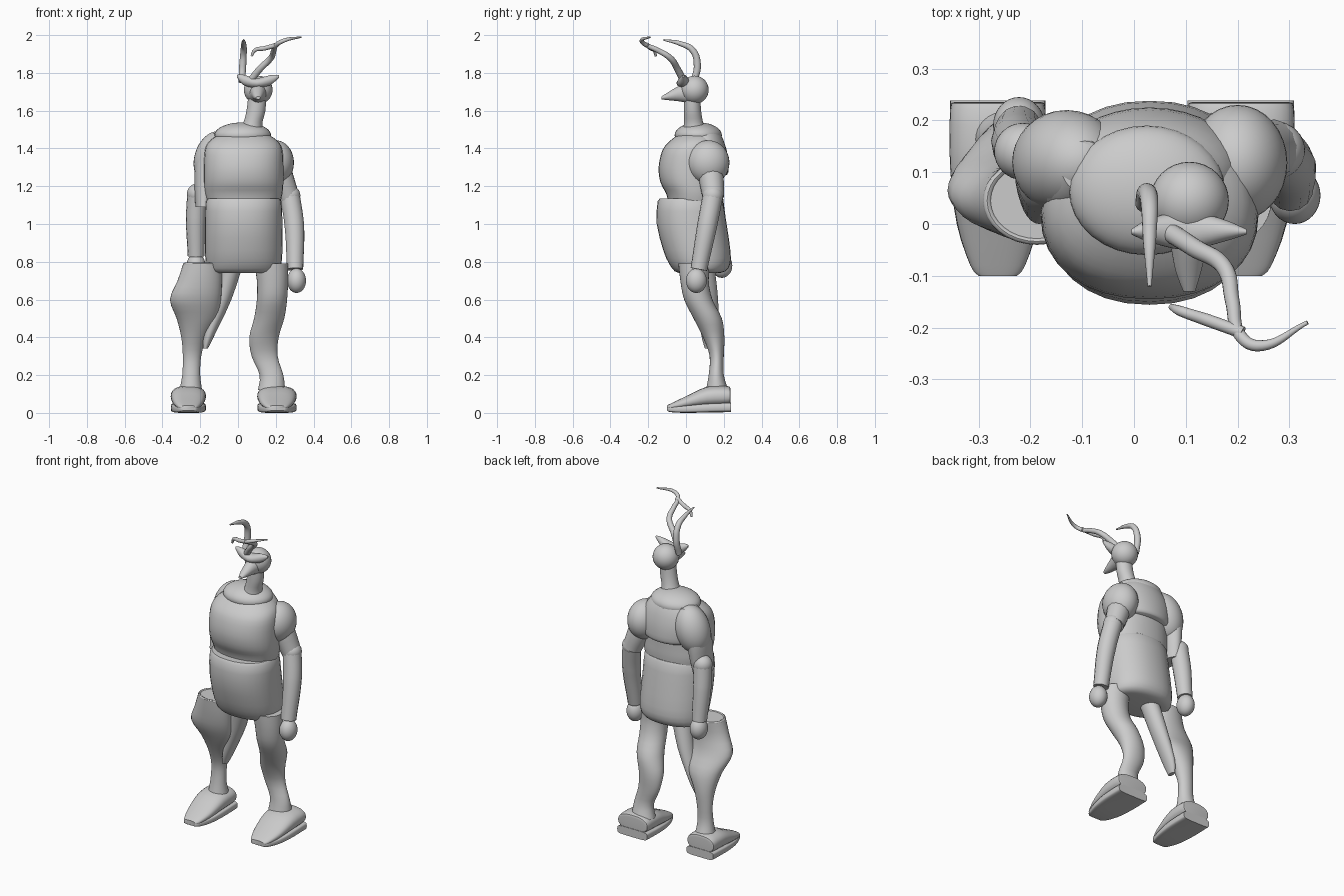
import bpy, bmesh, math
from mathutils import Vector

if "Cube" in bpy.data.objects:
    bpy.data.objects.remove(bpy.data.objects["Cube"], do_unlink=True)

grey = bpy.data.materials.new("plain_grey")
grey.use_nodes = True
COLOUR = (0.6, 0.6, 0.6, 1)
grey.diffuse_color = COLOUR
grey.node_tree.nodes["Principled BSDF"].inputs["Base Color"].default_value = COLOUR


def finish(obj, name, angle=45):
    """Name the part, colour it and shade it smooth with crisp edges."""
    obj.name = name
    obj.data.materials.clear()
    obj.data.materials.append(grey)
    bpy.ops.object.select_all(action="DESELECT")
    obj.select_set(True)
    bpy.context.view_layer.objects.active = obj
    bpy.ops.object.shade_smooth_by_angle(angle=math.radians(angle))
    return obj


def smooth_sections(sections, steps):
    """Insert extra sections along a spline through the given ones."""
    pts = [Vector(s) for s in sections]
    result = []
    for i in range(len(pts) - 1):
        a, b = pts[i], pts[i + 1]
        before = pts[i - 1] if i else a
        after = pts[i + 2] if i + 2 < len(pts) else b
        for k in range(steps):
            t = k / steps
            bend = (b - before) * (t * (1 - t) ** 2) - (after - a) * (t * t * (1 - t))
            result.append(a.lerp(b, t * t * (3 - 2 * t)) + bend * 0.5)
    return result + [pts[-1]]


def loft(name, sections, axis="z", power=2, steps=3, sides=32, angle=45):
    """Skin oval sections: (position, low u, high u, low v, high v)."""
    bm = bmesh.new()
    rings = []
    for s, u0, u1, v0, v1 in smooth_sections(sections, steps):
        ring = []
        for i in range(sides):
            t = 2 * math.pi * i / sides
            c, d = math.cos(t), math.sin(t)
            c = math.copysign(abs(c) ** (2 / power), c)
            d = math.copysign(abs(d) ** (2 / power), d)
            u = (u0 + u1 + c * (u1 - u0)) / 2
            v = (v0 + v1 + d * (v1 - v0)) / 2
            place = {"z": (u, v, s), "y": (u, s, v), "x": (s, u, v)}[axis]
            ring.append(bm.verts.new(place))
        rings.append(ring)
    for low, high in zip(rings, rings[1:]):
        for i in range(sides):
            j = (i + 1) % sides
            bm.faces.new((low[i], low[j], high[j], high[i]))
    bm.faces.new(rings[0])
    bm.faces.new(rings[-1])
    bmesh.ops.recalc_face_normals(bm, faces=bm.faces)
    mesh = bpy.data.meshes.new(name)
    bm.to_mesh(mesh)
    bm.free()
    obj = bpy.data.objects.new(name, mesh)
    bpy.context.collection.objects.link(obj)
    return finish(obj, name, angle)


def ball(name, centre, radii, tilt=0):
    bpy.ops.mesh.primitive_uv_sphere_add(segments=32, ring_count=20, location=centre)
    obj = bpy.context.object
    obj.scale = radii
    obj.rotation_euler.y = tilt
    return finish(obj, name)


def tube(name, points, radii):
    """Round tapered tube through the points."""
    curve = bpy.data.curves.new(name, "CURVE")
    curve.dimensions = "3D"
    curve.bevel_depth = 1
    curve.bevel_resolution = 5
    curve.use_fill_caps = True
    spline = curve.splines.new("BEZIER")
    spline.bezier_points.add(len(points) - 1)
    for bp, place, radius in zip(spline.bezier_points, points, radii):
        bp.co = place
        bp.radius = radius
        bp.handle_left_type = bp.handle_right_type = "AUTO"
    obj = bpy.data.objects.new(name, curve)
    bpy.context.collection.objects.link(obj)
    bpy.ops.object.select_all(action="DESELECT")
    obj.select_set(True)
    bpy.context.view_layer.objects.active = obj
    bpy.ops.object.convert(target="MESH")
    return finish(bpy.context.object, name)


# Torso
loft("belly", [
    (.74, -.12, .18, -.03, .17), (.75, -.16, .215, -.06, .21),
    (.79, -.17, .23, -.09, .235), (.86, -.175, .235, -.12, .235),
    (1, -.175, .235, -.155, .215), (1.12, -.17, .23, -.15, .195),
    (1.135, -.15, .21, -.13, .18)], power=2.2, steps=2)
loft("chest", [
    (1.1, -.16, .22, -.09, .18), (1.16, -.175, .235, -.105, .185),
    (1.22, -.18, .24, -.135, .185), (1.3, -.18, .24, -.145, .185),
    (1.39, -.175, .235, -.125, .18), (1.44, -.15, .21, -.085, .175),
    (1.48, -.09, .15, -.03, .15)], power=2.2)
loft("upper_back", [
    (1.26, -.12, .18, .02, .215), (1.28, -.14, .2, 0, .225),
    (1.36, -.15, .21, 0, .22), (1.44, -.13, .19, 0, .2),
    (1.5, -.08, .14, .02, .17)])
ball("collar", (.025, .065, 1.47), (.15, .125, .068))

# Neck and head
loft("neck", [
    (1.5, .01, .13, -.015, .105), (1.54, .03, .13, -.01, .09),
    (1.6, .045, .145, -.01, .08), (1.68, .055, .15, -.01, .075)])
ball("head", (.107, .045, 1.71), (.076, .075, .075))
loft("brow", [
    (-.005, -.02, -.01, 1.775, 1.79), (.03, -.035, .01, 1.735, 1.79),
    (.1, -.05, .025, 1.72, 1.772), (.17, -.035, .01, 1.735, 1.788),
    (.217, -.02, -.01, 1.775, 1.79)], axis="x")
loft("beak", [
    (.01, .055, .155, 1.64, 1.75), (-.04, .07, .142, 1.65, 1.73),
    (-.09, .08, .13, 1.655, 1.7), (-.13, .095, .118, 1.66, 1.675)], axis="y")

# Horns, the left one forked
tube("right_horn",
     [(.02, .04, 1.75), (.025, .06, 1.84), (.03, .035, 1.92),
      (.03, -.03, 1.955), (.03, -.12, 1.975)],
     [.018, .019, .017, .013, .004])
tube("left_horn",
     [(.06, -.01, 1.75), (.115, -.045, 1.82), (.175, -.085, 1.88),
      (.19, -.15, 1.92), (.205, -.215, 1.95), (.24, -.235, 1.97), (.335, -.19, 1.99)],
     [.019, .018, .016, .014, .012, .011, .004])
tube("left_horn_fork",
     [(.21, -.21, 1.95), (.14, -.185, 1.93), (.09, -.168, 1.92), (.072, -.16, 1.89)],
     [.012, .012, .01, .006])

# Arms
ball("left_shoulder", (.2, .118, 1.325), (.096, .112, .118))
ball("right_shoulder", (-.13, .12, 1.35), (.1, .1, .145), math.radians(18))
loft("right_upper_arm", [
    (1.09, -.225, -.14, 0, .17), (1.2, -.23, -.12, .01, .19),
    (1.32, -.225, -.1, .02, .2), (1.42, -.19, -.07, .03, .19),
    (1.48, -.14, -.05, .06, .16)])
tube("left_upper_arm", [(.2, .12, 1.33), (.235, .135, 1.23), (.27, .145, 1.14)],
     [.07, .065, .057])
for side, elbow, wrist, hand in (
        ("left", (.275, .142, 1.15), (.302, .068, .76), (.31, .055, .7)),
        ("right", (-.215, .14, 1.16), (-.222, .185, .83), (-.222, .19, .78))):
    a, b = Vector(elbow), Vector(wrist)
    middle = a.lerp(b, .4) + Vector((.012 if side == "left" else -.005, 0, 0))
    tube(side + "_forearm", [a, middle, b], [.054, .053, .044])
    ball(side + "_elbow", a, (.055, .055, .055))
    ball(side + "_hand", hand, (.05, .055, .065))

# Legs share their depth profile: height, back-to-front limits
depth = [(.12, .105, .225), (.2, .12, .2), (.3, .125, .2), (.4, .09, .203),
         (.5, .04, .19), (.6, -.01, .14), (.7, -.03, .12), (.79, -.04, .13)]
left_width = [(.105, .25), (.115, .24), (.072, .21), (.06, .215),
              (.085, .245), (.1, .26), (.1, .265), (.085, .265)]
right_width = [(-.31, -.19), (-.295, -.2), (-.292, -.195), (-.3, -.165),
               (-.325, -.105), (-.36, -.09), (-.32, -.085), (-.29, -.085)]
for name, widths in (("left_leg", left_width), ("right_leg", right_width)):
    loft(name, [(z, x0, x1, y0, y1)
                for (z, y0, y1), (x0, x1) in zip(depth, widths)])

# Rim on the cut-off right leg, and the strut joining it to the body
bpy.ops.mesh.primitive_torus_add(location=(-.1875, .045, .787), major_radius=.096,
                                 minor_radius=.008, major_segments=32, minor_segments=8)
bpy.context.object.scale.y = .82
finish(bpy.context.object, "right_leg_rim")
loft("right_hip_strut", [
    (.34, -.185, -.16, .1, .15), (.42, -.18, -.12, .08, .17),
    (.6, -.13, -.035, .06, .17), (.78, -.085, .025, .03, .15)])

# Feet: a sloping upper on a flat sole
for side, cx, wide in (("left", .206, .103), ("right", -.263, .092)):
    toe = wide * .5
    loft(side + "_shoe", [
        (.235, cx - wide * .92, cx + wide * .92, .05, .125),
        (.22, cx - wide, cx + wide, .035, .142),
        (.11, cx - wide, cx + wide, .03, .138),
        (0, cx - wide * .85, cx + wide * .85, .022, .088),
        (-.08, cx - toe * 1.15, cx + toe * 1.15, .015, .05),
        (-.1, cx - toe * .8, cx + toe * .8, .02, .04)], axis="y", power=2.4)
    loft(side + "_sole", [
        (.238, cx - wide, cx + wide, .004, .055),
        (.11, cx - wide, cx + wide, .002, .05),
        (0, cx - wide * .86, cx + wide * .86, 0, .04),
        (-.08, cx - toe * 1.15, cx + toe * 1.15, .004, .034),
        (-.1, cx - toe * .8, cx + toe * .8, .012, .03)], axis="y", power=5)
